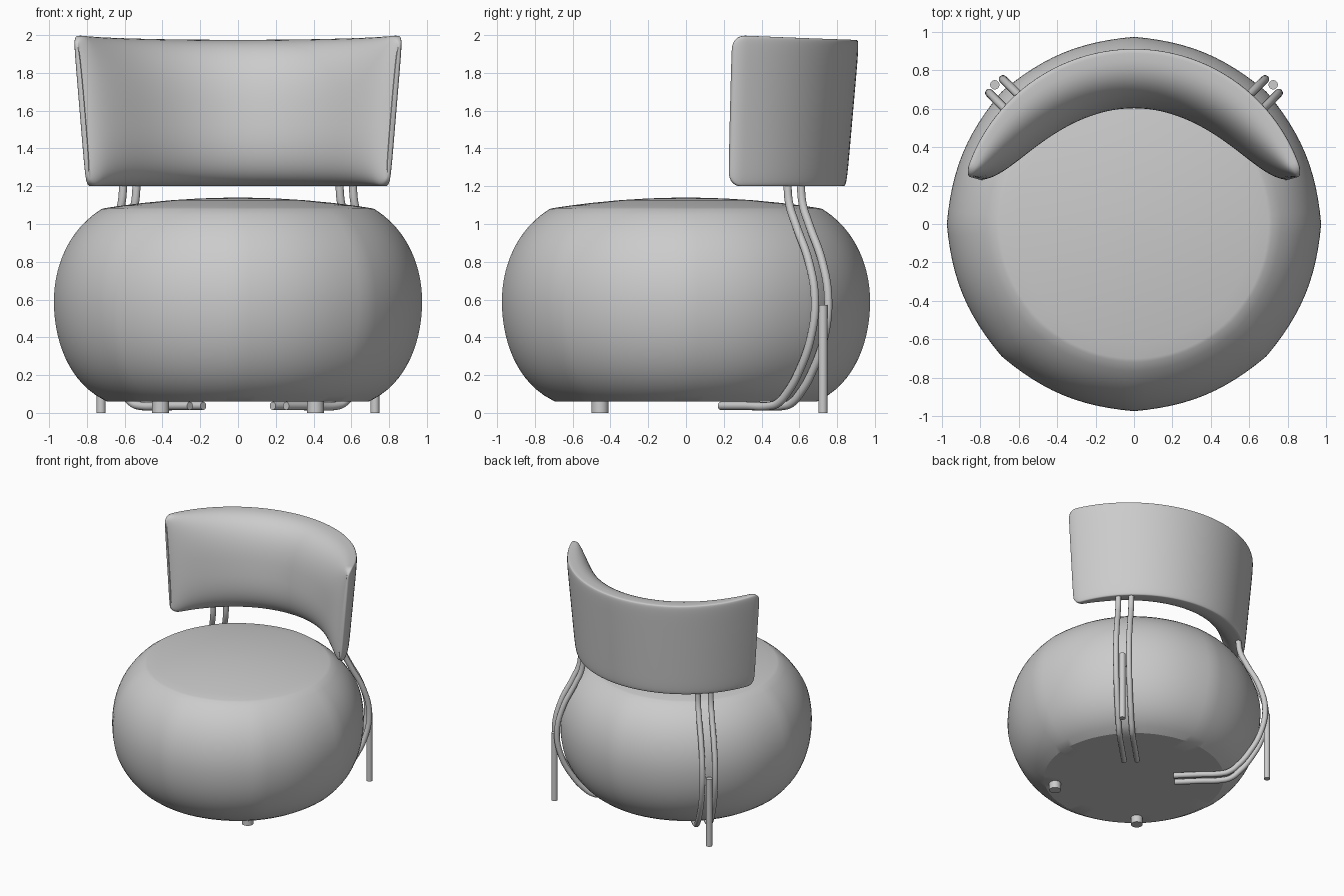
import bpy, bmesh
from math import sin, cos, pi, radians, sqrt

if "Cube" in bpy.data.objects:
    bpy.data.objects.remove(bpy.data.objects["Cube"])


def mesh_object(name, bm, angle=35):
    bmesh.ops.recalc_face_normals(bm, faces=bm.faces[:])
    me = bpy.data.meshes.new(name)
    bm.to_mesh(me)
    bm.free()
    ob = bpy.data.objects.new(name, me)
    bpy.context.collection.objects.link(ob)
    bpy.ops.object.select_all(action='DESELECT')
    ob.select_set(True)
    bpy.context.view_layer.objects.active = ob
    bpy.ops.object.shade_smooth_by_angle(angle=radians(angle))
    return ob


def bridge(bm, loops, cap_ends=True):
    for a, b in zip(loops, loops[1:]):
        n = len(a)
        for i in range(n):
            j = (i + 1) % n
            bm.faces.new((a[i], a[j], b[j], b[i]))
    if cap_ends:
        bm.faces.new(loops[0])
        bm.faces.new(loops[-1])


def spow(v, p):
    return (1 if v >= 0 else -1) * abs(v) ** p


# Seat: eight-panel pouf with domed top and flat base
def build_seat():
    profile = [(0.41, 0.06, 0), (0.55, 0.06, 0)]
    for i in range(33):
        z = 0.06 + 1.02 * i / 32
        s = (z - 0.59) / 0.6
        c = sqrt(1 - s * s)
        profile.append((0.965 * c ** (0.44 if s < 0 else 0.54), z, c))
    for r in (0.70, 0.62, 0.5, 0.35, 0.2, 0.05):
        profile.append((r, 1.08 + 0.06 * (1 - (r / 0.73) ** 2), 0))
    bm = bmesh.new()
    n = 96
    loops = []
    for r, z, c in profile:
        ring = []
        for k in range(n):
            t = 2 * pi * k / n
            rr = r * (1 + 0.01 * c * (1 - abs(sin(4 * t))) ** 2)
            ring.append(bm.verts.new((rr * cos(t), rr * sin(t), z)))
        loops.append(ring)
    bridge(bm, loops)
    mesh_object("seat", bm, 30)


# Backrest: curved cushion, flat leaning back face and swollen front
def build_backrest():
    bm = bmesh.new()
    amax, n, m = radians(74), 72, 64
    loops = []
    for i in range(n + 1):
        x = sin((i / n - 0.5) * pi * 0.992)
        a = amax * x
        t = 0.275 * max(1 - abs(x) ** 3, 0) ** 0.45
        e = max(0, 1 - (amax - abs(a)) / 0.08)
        rnd = sqrt(max(0, 1 - e * e))
        top = 1.975 + 0.025 * x * x - 0.07 * (1 - rnd)
        bot = 1.20 + 0.07 * (1 - rnd)
        mid, h = (top + bot) / 2, (top - bot) / 2
        back = 0.008 + 0.022 * rnd
        ring = []
        for k in range(m):
            p = 2 * pi * k / m
            front = cos(p) > 0
            z = mid + h * spow(sin(p), 2 / 2.6 if front else 2 / 7)
            d = (max(t - 0.03, 0.01) * spow(cos(p), 2 / 2.6) if front
                 else back * spow(cos(p), 2 / 7))
            r = 0.85 + 0.07 * (z - 1.2) / 0.8 - 0.03 - d
            ring.append(bm.verts.new((r * sin(a), r * cos(a), z)))
        loops.append(ring)
    bridge(bm, loops)
    mesh_object("backrest", bm, 40)


def cylinder(name, x, y, r, z0, z1):
    bm = bmesh.new()
    loops = [[bm.verts.new((x + r * cos(2 * pi * k / 32), y + r * sin(2 * pi * k / 32), z))
              for k in range(32)] for z in (z0, z1)]
    bridge(bm, loops)
    mesh_object(name, bm)


# Support rod: bent tube in a diagonal plane, running under the seat
def rod(name, side, offset):
    path = [(0.31, 0.037), (0.50, 0.037), (0.68, 0.037), (0.735, 0.05), (0.81, 0.11),
            (0.89, 0.21), (0.985, 0.4), (1.015, 0.6), (0.97, 0.8), (0.87, 1.0),
            (0.825, 1.1), (0.81, 1.2), (0.805, 1.32)]
    cu = bpy.data.curves.new(name, 'CURVE')
    cu.dimensions = '3D'
    cu.bevel_depth = 0.022
    cu.bevel_resolution = 4
    cu.use_fill_caps = True
    cu.resolution_u = 8
    sp = cu.splines.new('BEZIER')
    sp.bezier_points.add(len(path) - 1)
    q = sqrt(0.5)
    for bp, (r, z) in zip(sp.bezier_points, path):
        bp.co = (side * (r + offset) * q, (r - offset) * q, z)
        bp.handle_left_type = bp.handle_right_type = 'AUTO'
    ob = bpy.data.objects.new(name, cu)
    bpy.context.collection.objects.link(ob)
    bpy.ops.object.select_all(action='DESELECT')
    ob.select_set(True)
    bpy.context.view_layer.objects.active = ob
    bpy.ops.object.convert(target='MESH')
    bpy.ops.object.shade_smooth_by_angle(angle=radians(40))


build_seat()
build_backrest()

# Legs, feet and paired rods on both sides
for side, label in ((-1, "left"), (1, "right")):
    cylinder("back_leg_" + label, side * 0.725, 0.725, 0.024, 0, 0.57)
    cylinder("front_foot_" + label, side * 0.41, -0.455, 0.045, 0, 0.08)
    rod("outer_rod_" + label, side, 0.05)
    rod("inner_rod_" + label, side, -0.05)
